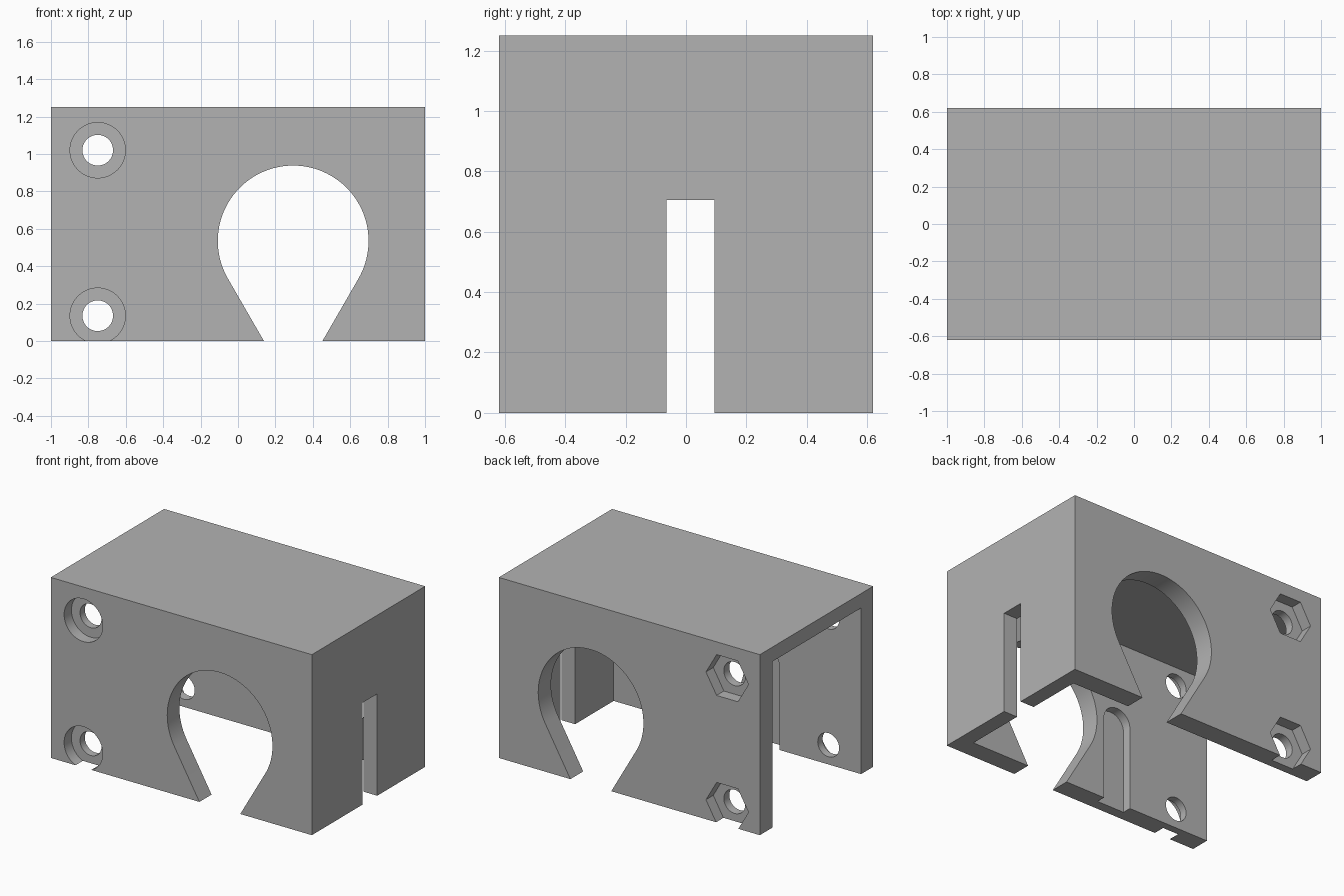
import bpy
import bmesh
from math import cos, sin, radians, tan

if "Cube" in bpy.data.objects:
    bpy.data.objects.remove(bpy.data.objects["Cube"], do_unlink=True)

grey = bpy.data.materials.new("light_grey_plastic")
grey.use_nodes = True
colour = (0.45, 0.45, 0.45, 1)
grey.diffuse_color = colour
grey.node_tree.nodes["Principled BSDF"].inputs["Base Color"].default_value = colour

FRONT, BACK = -0.62, 0.62
INNER_FRONT, INNER_BACK = -0.487, 0.48
HEIGHT, OVER = 1.25, 0.1


def prism(name, profile, y0, y1):
    """Extrude an XZ profile from y0 to y1."""
    bm = bmesh.new()
    face = bm.faces.new([bm.verts.new((x, y0, z)) for x, z in profile])
    out = bmesh.ops.extrude_face_region(bm, geom=[face])
    for v in out["geom"]:
        if isinstance(v, bmesh.types.BMVert):
            v.co.y = y1
    bmesh.ops.recalc_face_normals(bm, faces=bm.faces)
    mesh = bpy.data.meshes.new(name)
    bm.to_mesh(mesh)
    bm.free()
    mesh.materials.append(grey)
    obj = bpy.data.objects.new(name, mesh)
    bpy.context.collection.objects.link(obj)
    return obj


def rect(x0, x1, z0, z1):
    return [(x0, z0), (x1, z0), (x1, z1), (x0, z1)]


def arc(cx, cz, r, start, end, steps):
    angles = [radians(start + (end - start) * i / steps) for i in range(steps + 1)]
    return [(cx + r * cos(a), cz + r * sin(a)) for a in angles]


def ring(cx, cz, r, sides):
    return arc(cx, cz, r, 0, 360, sides)[:-1]


# Outer block
housing = prism("bracket_housing", rect(-1, 1, 0, HEIGHT), FRONT, BACK)

# Hollow interior, open below and at one end
cutters = [prism("cavity", rect(-1 - OVER, 0.895, -OVER, 1.15), INNER_FRONT, INNER_BACK)]

# Keyhole opening: round top with tangent sides narrowing to the bottom
key = arc(0.295, 0.535, 0.403, -30, 210, 64)
run = (key[0][1] + OVER) * tan(radians(30))
key += [(key[-1][0] + run, -OVER), (key[0][0] - run, -OVER)]
cutters.append(prism("keyhole", key, FRONT - OVER, BACK + OVER))

# Slot in the end wall
cutters.append(prism("end_slot", rect(0.8, 1 + OVER, -OVER, 0.705), -0.065, 0.095))

# Round-topped groove inside the front wall
groove = arc(-0.27, 0.575, 0.105, 0, 180, 32) + [(-0.375, -OVER), (-0.165, -OVER)]
cutters.append(prism("inner_groove", groove, INNER_FRONT - 0.062, INNER_FRONT + OVER))

# Bolt holes with front counterbores and back nut pockets
for z in (0.135, 1.02):
    cutters.append(prism("bolt_hole", ring(-0.75, z, 0.082, 48), FRONT - OVER, BACK + OVER))
    cutters.append(prism("counterbore", ring(-0.75, z, 0.148, 64), FRONT - OVER, FRONT + 0.08))
    cutters.append(prism("nut_pocket", ring(-0.75, z, 0.163, 6), BACK - 0.08, BACK + OVER))

# Cut everything out of the block
bpy.ops.object.select_all(action="DESELECT")
bpy.context.view_layer.objects.active = housing
housing.select_set(True)
for cutter in cutters:
    cutter.hide_render = True
    mod = housing.modifiers.new("cut", "BOOLEAN")
    mod.operation = "DIFFERENCE"
    mod.solver = "EXACT"
    mod.object = cutter
    bpy.ops.object.modifier_apply(modifier=mod.name)
    bpy.data.objects.remove(cutter, do_unlink=True)

bpy.ops.object.shade_smooth_by_angle(angle=radians(25))
